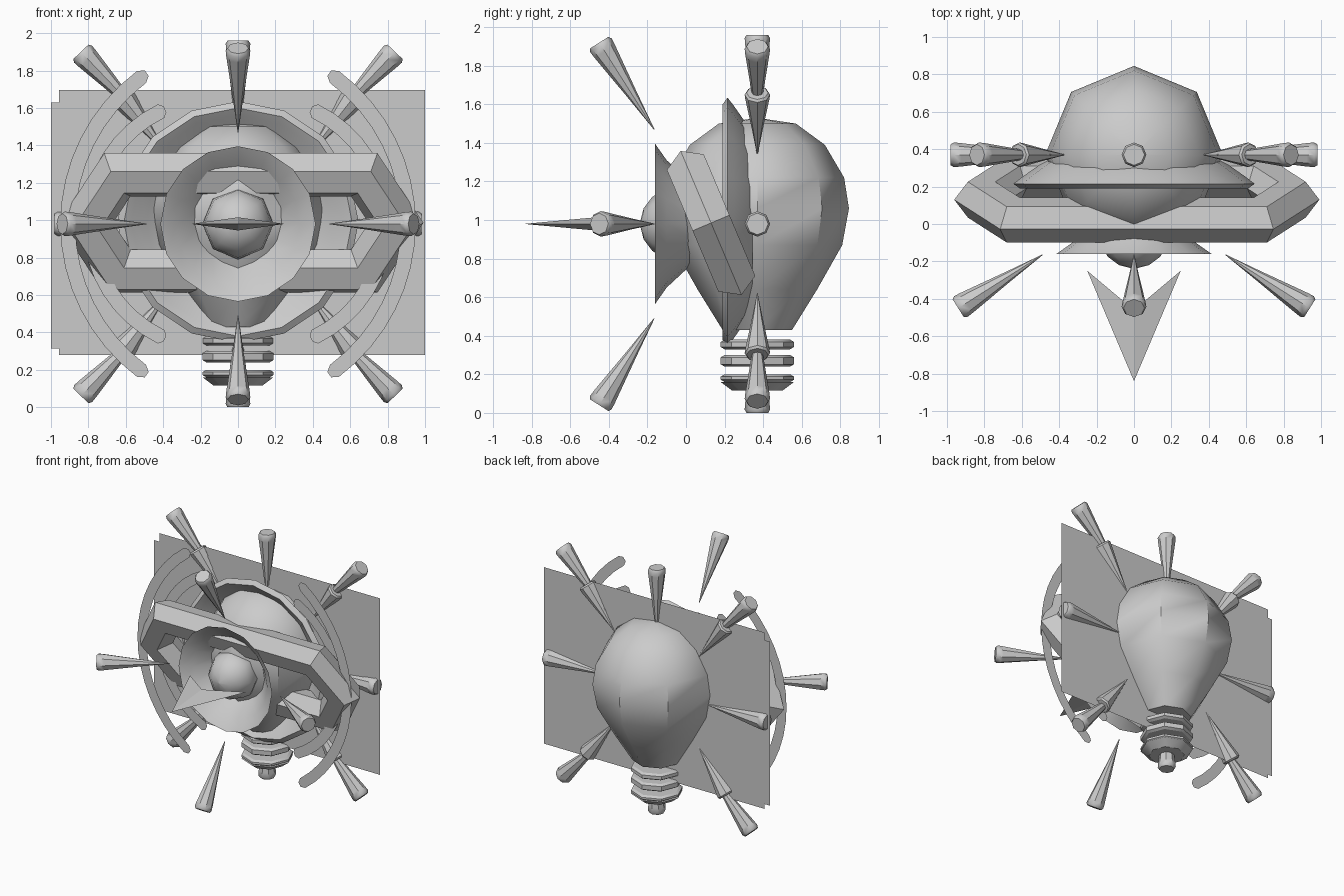
import bpy, bmesh, math
from mathutils import Vector

if "Cube" in bpy.data.objects:
    bpy.data.objects.remove(bpy.data.objects["Cube"])

grey = bpy.data.materials.new("plain_grey")
grey.diffuse_color = (0.6, 0.6, 0.6, 1)
grey.use_nodes = True
grey.node_tree.nodes["Principled BSDF"].inputs["Base Color"].default_value = grey.diffuse_color
CZ, BY = 0.98, 0.37          # centre height, depth of the bulb axis


def finish(name, bm, smooth=None, solid=True):
    if solid:
        bmesh.ops.recalc_face_normals(bm, faces=bm.faces[:])
    me = bpy.data.meshes.new(name)
    bm.to_mesh(me)
    bm.free()
    me.materials.append(grey)
    ob = bpy.data.objects.new(name, me)
    bpy.context.collection.objects.link(ob)
    if smooth:
        bpy.ops.object.select_all(action='DESELECT')
        ob.select_set(True)
        bpy.context.view_layer.objects.active = ob
        bpy.ops.object.shade_smooth_by_angle(angle=math.radians(smooth))
    return ob


def lathe(name, profile, origin, axis=(0, 0, 1), sides=8, smooth=40, caps=True, closed=False):
    """Revolve (radius, height) points about an axis."""
    bm = bmesh.new()
    q = Vector(axis).to_track_quat('Z', 'Y')
    rings = []
    for r, h in profile:
        rings.append([bm.verts.new(Vector(origin) + q @ Vector((
            r * math.cos(2 * math.pi * i / sides), r * math.sin(2 * math.pi * i / sides), h)))
            for i in range(sides)])
    pairs = list(zip(rings, rings[1:])) + ([(rings[-1], rings[0])] if closed else [])
    for a, b in pairs:
        for i in range(sides):
            j = (i + 1) % sides
            bm.faces.new((a[i], a[j], b[j], b[i]))
    if caps and not closed:
        bm.faces.new(rings[0])
        bm.faces.new(rings[-1])
    bmesh.ops.remove_doubles(bm, verts=bm.verts[:], dist=0.0005)
    return finish(name, bm, smooth)


def ray(name, tip, end, r=0.066):
    """Pointed at the inner end, thick and blunt at the outer end."""
    tip, end = Vector(tip), Vector(end)
    n = (end - tip).length
    lathe(name, [(0.002, 0), (r * 0.42, n * 0.4), (r * 0.95, n * 0.9), (r, n * 0.97), (r * 0.85, n)],
          tip, end - tip, 8, 40)


def flat(name, points, y):
    bm = bmesh.new()
    bm.faces.new([bm.verts.new((x, y, z)) for x, z in points])
    return finish(name, bm, solid=False)


# bulb glass
lathe("bulb_glass", [(0.18, 0.43), (0.31, 0.64), (0.44, 0.87), (0.475, 1.06), (0.45, 1.22),
                     (0.35, 1.39), (0.2, 1.5), (0.001, 1.53)], (0, BY, 0), smooth=40)
# screw rings of the bulb base
for k, (z0, z1, zr) in enumerate([(0.33, 0.38, 0.19), (0.24, 0.3, 0.19), (0.16, 0.2, 0.19)]):
    lathe(f"base_ring_{k}", [(zr - 0.02, z0), (zr, z0 + 0.012), (zr, z1 - 0.012), (zr - 0.02, z1)],
          (0, BY, 0), smooth=30)
lathe("base_end", [(0.13, 0.115), (0.19, 0.16)], (0, BY, 0), smooth=30)

# rays in the plane of the bulb
for k in range(4):
    a = k * math.pi / 2
    c, s = math.cos(a), math.sin(a)
    ray(f"back_ray_{k}", (0.42 * c, BY, CZ + 0.42 * s), (0.98 * c, BY, CZ + 0.98 * s))
    # floating rays that lean to the front
    ray(f"front_ray_{k}", (0.49 * c, -0.165, CZ + 0.49 * s), (0.94 * c, -0.45, CZ + 0.94 * s))
for sx in (-1, 1):
    for sz in (-1, 1):
        ray("inner_corner_ray", (0.37 * sx, BY, CZ + 0.36 * sz), (0.62 * sx, BY, CZ + 0.68 * sz))
        ray("outer_corner_ray", (0.44 * sx, BY, CZ + 0.5 * sz), (0.84 * sx, BY, CZ + 0.92 * sz))

# flat panels behind
def panel(name, x0, x1, z0, z1, y):
    flat(name, [(x0, z0), (x1, z0), (x1, z1), (x0, z1)], y)

panel("rear_panel", -0.957, 1.0, 0.28, 1.695, 0.372)
panel("middle_panel", -1.0, 0.955, 0.315, 1.63, 0.366)
panel("inner_panel", -0.91, 0.87, 0.4, 1.54, 0.362)

# curved wave bars, mirrored left and right
def wave(name, cx, R, half, y, w=0.04):
    for s in (-1, 1):
        pts = []
        n = 16
        for i in range(n + 1):
            a = -half + 2 * half * i / n
            pts.append((s * (cx + (R + w) * math.cos(a)), CZ + (R + w) * math.sin(a)))
        for d in (0.45, 0, -0.45):                    # rounded tip
            pts.append((s * (cx + (R + d * w) * math.cos(half + 0.035)),
                        CZ + (R + d * w) * math.sin(half + 0.035)))
        for i in range(n + 1):
            a = half - 2 * half * i / n
            pts.append((s * (cx + (R - w) * math.cos(a)), CZ + (R - w) * math.sin(a)))
        for d in (-0.45, 0, 0.45):
            pts.append((s * (cx + (R + d * w) * math.cos(half + 0.035)),
                        CZ - (R + d * w) * math.sin(half + 0.035)))
        flat(name, pts if s > 0 else pts[::-1], y)

wave("large_wave", -0.07, 0.98, 0.93, 0.083)
wave("small_wave", 0.12, 0.67, 1.12, 0.155)

# wide dish round the bulb (heights run toward +y)
lathe("wide_dish", [(0.61, 0.19), (0.645, 0.215), (0.6, 0.25), (0.5, 0.32), (0.45, 0.345),
                    (0.43, 0.335), (0.49, 0.29), (0.57, 0.22)],
      (0, 0, CZ + 0.01), (0, 1, 0), 16, 35, closed=True)
# front horn and its dome
lathe("front_horn", [(0.415, -0.16), (0.33, -0.1), (0.2, 0.04)], (0, 0, CZ), (0, 1, 0), 16, 40, caps=False)
lathe("horn_dome", [(0.001, -0.24), (0.08, -0.22), (0.14, -0.175), (0.18, -0.11), (0.19, -0.04), (0.17, 0.03)],
      (0, 0, CZ), (0, 1, 0), 8, 50)

# tilted chain link: six-cornered path, six-sided section
bm = bmesh.new()
down = Vector((0, -0.22, 0.52)).normalized()
side = Vector((1, 0, 0))
norm = side.cross(down)
mid = Vector((0.015, 0.13, 0.985))
path = [(0.66, 0.28), (-0.66, 0.28), (-0.83, 0), (-0.66, -0.28), (0.66, -0.28), (0.83, 0)]
path = [Vector(p) for p in path]
rings = []
for i, p in enumerate(path):
    d0 = (p - path[i - 1]).normalized()
    d1 = (path[(i + 1) % 6] - p).normalized()
    n0, n1 = Vector((d0.y, -d0.x)), Vector((d1.y, -d1.x))
    m = (n0 + n1) / (1 + n0.dot(n1))
    ring = []
    for k in range(6):
        a = math.pi * k / 3
        o = p + m * 0.125 * math.cos(a)
        ring.append(bm.verts.new(mid + side * o.x + down * o.y + norm * 0.12 * math.sin(a)))
    rings.append(ring)
for i in range(6):
    a, b = rings[i], rings[(i + 1) % 6]
    for k in range(6):
        bm.faces.new((a[k], a[(k + 1) % 6], b[(k + 1) % 6], b[k]))
finish("chain_link", bm)

# folded dart pointing forward
bm = bmesh.new()
tip, left, right, top, low = [bm.verts.new(p) for p in (
    (0, -0.84, CZ), (-0.25, -0.25, CZ), (0.25, -0.25, CZ), (0, -0.46, CZ + 0.035), (0, -0.46, CZ - 0.035))]
for f in ((tip, left, top), (tip, top, right), (tip, low, left), (tip, right, low),
          (left, low, top), (right, top, low)):
    bm.faces.new(f)
finish("dart", bm)
